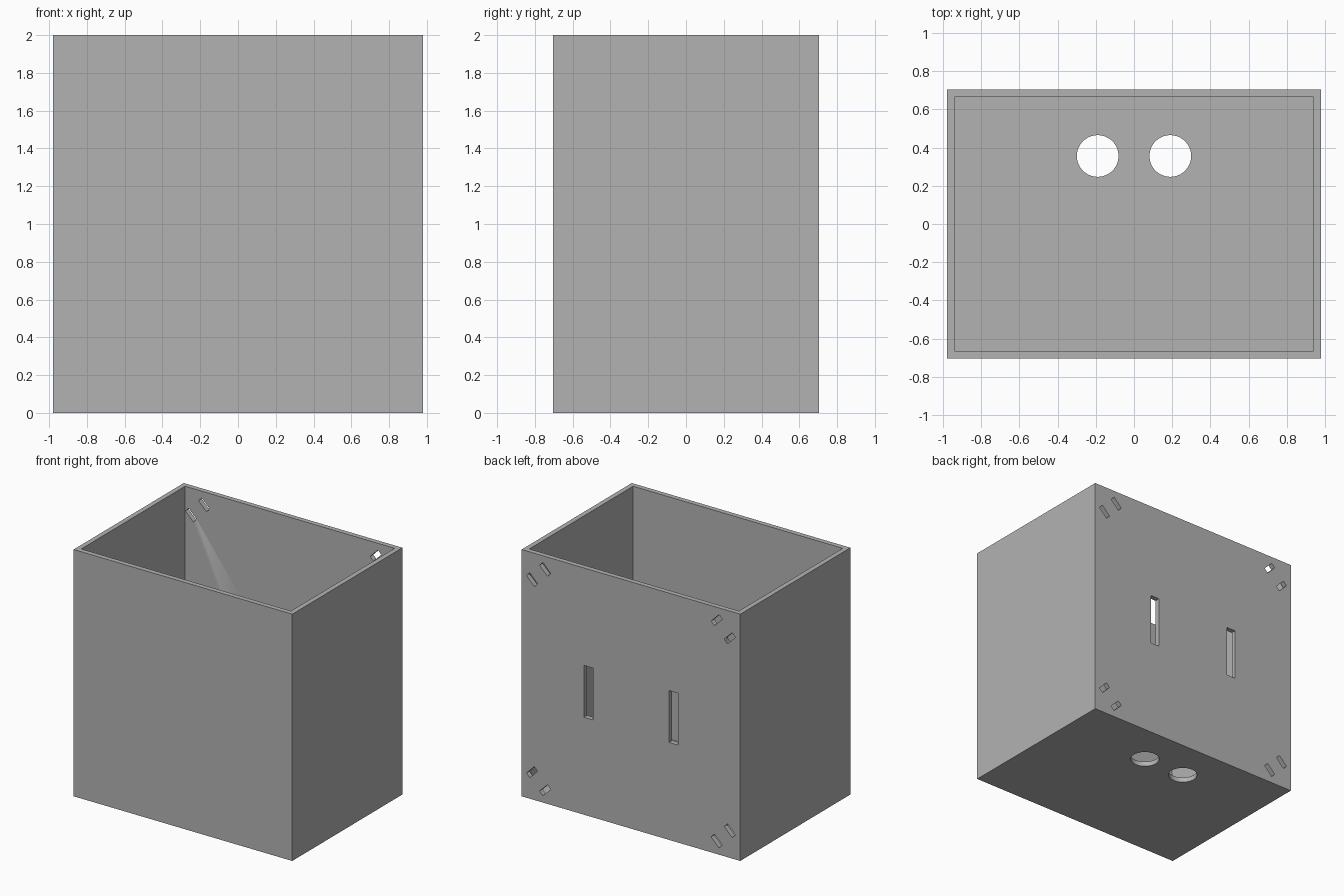
import bpy
from math import radians, pi
from mathutils import Matrix

cube = bpy.data.objects.get("Cube")
if cube:
    bpy.data.objects.remove(cube, do_unlink=True)

W, D, H, WALL = 1.96, 1.41, 2.0, 0.04

# Single grey material
grey = bpy.data.materials.new("plain grey")
grey.use_nodes = True
colour = (0.45, 0.45, 0.45, 1)
grey.diffuse_color = colour
grey.node_tree.nodes["Principled BSDF"].inputs["Base Color"].default_value = colour


def box(name, centre, size, turn=0):
    """Box turned about the y axis."""
    bpy.ops.mesh.primitive_cube_add(size=1)
    ob = bpy.context.object
    ob.name = name
    ob.data.transform(Matrix.Translation(centre)
                      @ Matrix.Rotation(turn, 4, "Y")
                      @ Matrix.Diagonal((*size, 1)))
    ob.data.materials.append(grey)
    return ob


def cut(target, cutter):
    """Subtract the cutter and discard it."""
    cutter.hide_render = True
    mod = target.modifiers.new("cut", "BOOLEAN")
    mod.operation = "DIFFERENCE"
    mod.solver = "EXACT"
    mod.object = cutter
    bpy.context.view_layer.objects.active = target
    bpy.ops.object.modifier_apply(modifier=mod.name)
    bpy.data.objects.remove(cutter, do_unlink=True)


# Open-topped case
case = box("open_case", (0, 0, H / 2), (W, D, H))
cut(case, box("cavity", (0, 0, H / 2 + WALL), (W - 2 * WALL, D - 2 * WALL, H)))

for side in (-1, 1):
    # Round holes through the floor
    bpy.ops.mesh.primitive_cylinder_add(vertices=64, radius=0.109, depth=0.2,
                                        location=(side * 0.19, 0.356, 0))
    hole = bpy.context.object
    hole.data.materials.append(grey)
    cut(case, hole)

    # Tall slots in the back wall
    cut(case, box("tall_slot", (side * 0.382, D / 2, 1), (0.08, 0.2, 0.42)))

    # Pairs of diagonal strap slots in each back corner
    for end in (-1, 1):
        for x, z in ((0.887, 0.78), (0.769, 0.895)):
            cut(case, box("strap_slot", (side * x, D / 2, 1 + end * z),
                          (0.1, 0.2, 0.042), -side * end * pi / 4))

# Smooth hole walls, crisp edges elsewhere
bpy.ops.object.select_all(action="DESELECT")
case.select_set(True)
bpy.context.view_layer.objects.active = case
bpy.ops.object.shade_smooth_by_angle(angle=radians(30))
